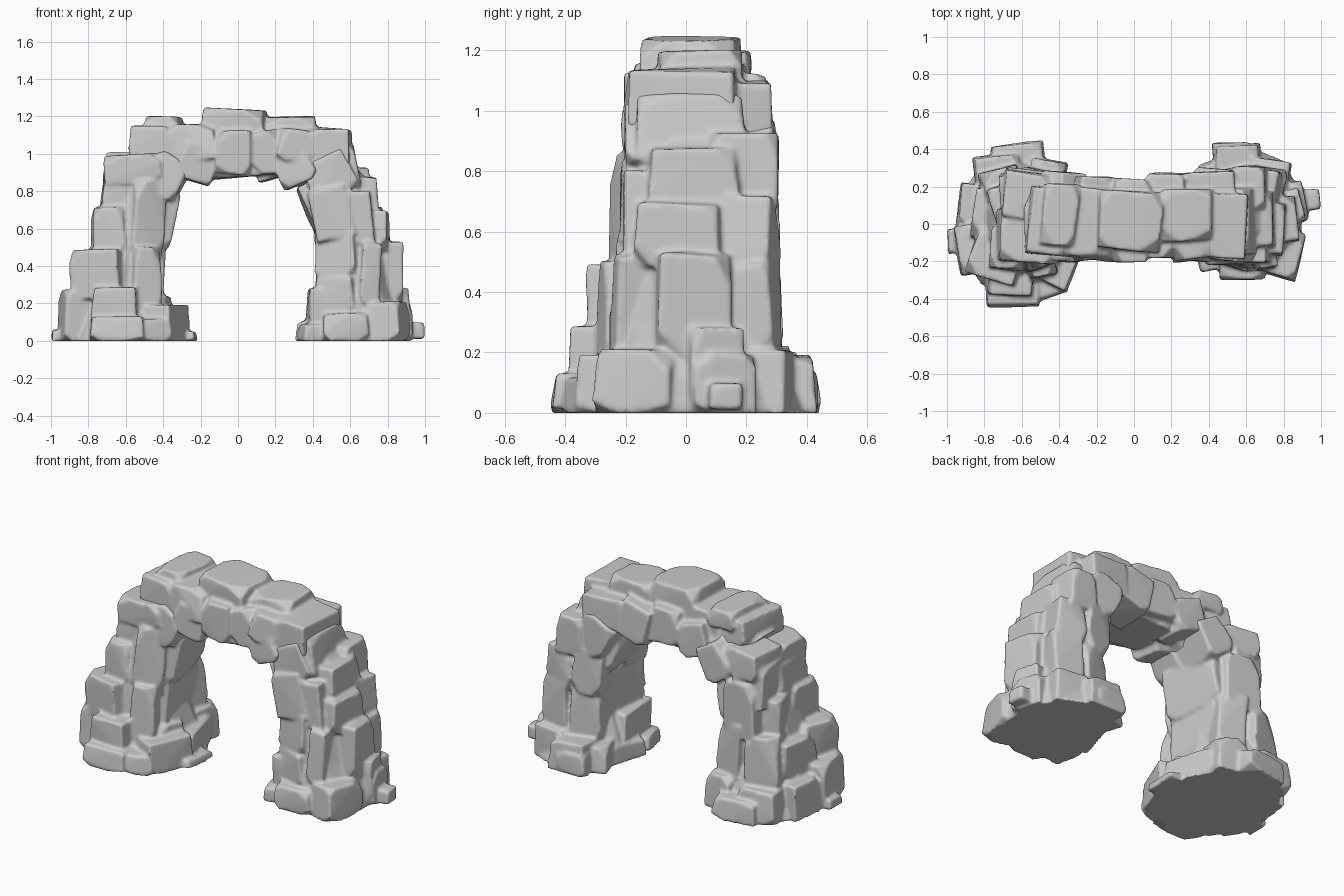
import bpy, bmesh, random
from math import radians, degrees, cos, sin, pi, atan2
from mathutils import Vector, Matrix

random.seed(8)


def hull(bm, points):
    # closed convex lump around a set of points, kept above the ground
    verts = [bm.verts.new((p[0], p[1], max(p[2], 0))) for p in points]
    res = bmesh.ops.convex_hull(bm, input=verts)
    junk = {v for k in ("geom_interior", "geom_unused") for v in res[k]
            if isinstance(v, bmesh.types.BMVert)}
    bmesh.ops.delete(bm, geom=list(junk), context='VERTS')


def rock(bm, x0, x1, y0, y1, z0, z1, tilt=0):
    # box with jittered and randomly chipped corners
    c = Vector((x0 + x1, y0 + y1, z0 + z1)) / 2
    h = Vector((x1 - x0, y1 - y0, z1 - z0)) / 2 * 1.03
    grounded = z0 <= 0
    yaw = random.uniform(-6, 6)
    if c.z < 0.65:  # leg stones face away from the leg's axis
        a = degrees(atan2(c.y, c.x - (.62 if c.x > 0 else -.62)))
        yaw += 0.45 * ((a + 45) % 90 - 45)
        shrink = 1 / (cos(radians(yaw)) + 0.5 * abs(sin(radians(yaw))))
        h.x *= shrink
        h.y *= shrink
    rot = (Matrix.Rotation(radians(yaw), 3, 'Z')
           @ Matrix.Rotation(radians(tilt + (0 if grounded else random.uniform(-4, 4))), 3, 'Y'))
    pts = []
    for sx in (-1, 1):
        for sy in (-1, 1):
            for sz in (-1, 1):
                s = Vector((sx, sy, sz))
                k = Vector([a * random.uniform(0.88, 1.0) for a in s])
                if sz > 0:
                    k.x *= 0.95
                    k.y *= 0.95
                if grounded and sz < 0:
                    k.z = -1.05
                chip = random.random() < 0.65
                for i in range(3) if chip else (None,):
                    q = k.copy()
                    if i is not None:
                        q[i] -= s[i] * random.uniform(0.25, 0.7)
                    pts.append(c + rot @ Vector([q[j] * h[j] for j in range(3)]))
    hull(bm, pts)


def section(x, y, z, rx, ry, tilt):
    # rounded slice through the solid core
    rot = Matrix.Rotation(radians(tilt), 3, 'Y')
    return [Vector((x, y, z)) + rot @ Vector((rx * cos(a), ry * sin(a), 0))
            for a in [2 * pi * (i + .5) / 10 for i in range(10)]]


def build(name, core, *rock_lists):
    # fuse core and stones into one weathered mass
    bm = bmesh.new()
    for a, b in zip(core, core[1:]):
        hull(bm, section(*a) + section(*b))
    for stones in rock_lists:
        for s in stones:
            rock(bm, *s)
    bmesh.ops.recalc_face_normals(bm, faces=bm.faces)
    me = bpy.data.meshes.new(name)
    bm.to_mesh(me)
    bm.free()
    ob = bpy.data.objects.new(name, me)
    bpy.context.collection.objects.link(ob)
    rm = ob.modifiers.new("fuse", 'REMESH')
    rm.mode = 'VOXEL'
    rm.voxel_size = 0.01
    rm.use_smooth_shade = True
    sm = ob.modifiers.new("weather", 'SMOOTH')
    sm.factor = 0.5
    sm.iterations = 3


# left leg: wide footing, then courses of stone leaning inward
left_core = [(-.62, 0, 0, .34, .4, 0), (-.62, 0, .1, .3, .36, 0), (-.62, 0, .3, .22, .27, 0),
             (-.59, .01, .55, .18, .25, 5), (-.52, .02, .8, .18, .23, 25), (-.36, .02, 1.0, .13, .19, 60)]
left_footing = [
    (-.96, -.7, -.28, .02, 0, .28), (-1.0, -.85, -.16, -.02, 0, .06),
    (-.78, -.53, -.39, -.15, .06, .29), (-.8, -.5, -.45, -.1, 0, .13),
    (-.55, -.28, -.35, 0, 0, .19), (-.5, -.22, -.16, .08, 0, .05),
    (-.58, -.38, -.41, -.1, 0, .12), (-.48, -.3, -.1, .26, 0, .17),
    (-.95, -.7, -.06, .22, 0, .22), (-.86, -.58, .1, .38, 0, .2),
    (-.76, -.47, .12, .44, 0, .14), (-.58, -.36, .1, .36, 0, .22),
    (-.52, -.36, -.22, .0, .1, .24)]
left_pier = [
    (-.89, -.58, -.32, -.02, .22, .49), (-.87, -.65, -.1, .2, .18, .46),
    (-.6, -.42, -.3, -.05, .15, .5), (-.82, -.58, .05, .31, .15, .5),
    (-.62, -.41, .04, .31, .12, .55), (-.55, -.4, -.18, .2, .15, .62, 5),
    (-.77, -.59, -.25, .0, .45, .72), (-.77, -.58, -.05, .23, .42, .71),
    (-.62, -.41, -.25, .0, .44, .86, 8), (-.7, -.45, .08, .3, .46, .82, 4),
    (-.52, -.35, -.18, .26, .5, .8, 12), (-.73, -.52, -.2, .08, .68, .88),
    (-.72, -.5, .0, .28, .66, .93), (-.72, -.4, -.21, .06, .84, 1.0, -6),
    (-.7, -.42, .02, .28, .84, 1.01, -4), (-.48, -.28, -.21, .03, .77, 1.0, 32),
    (-.48, -.28, .0, .28, .77, 1.0, 32)]
build("left_leg", left_core, left_footing, left_pier)

# crown: large capping blocks over a ring of wedge stones
crown_core = [(-.48, .02, .92, .17, .2, 45), (-.28, .02, 1.0, .13, .19, 70), (0, .01, 1.02, .13, .18, 90),
              (.28, .02, 1.0, .13, .19, 110), (.48, .03, .9, .16, .2, 135)]
crown_caps = [
    (-.57, -.33, -.18, .2, .97, 1.15), (-.38, -.1, -.19, .2, .97, 1.16),
    (-.5, -.3, -.13, .22, 1.08, 1.2), (-.2, .16, -.15, .18, 1.05, 1.24, 2),
    (.14, .43, -.1, .19, 1.04, 1.2, 2), (.2, .42, -.2, .08, .96, 1.13),
    (.36, .61, -.2, .18, .9, 1.14, 4), (.28, .55, .05, .29, .9, 1.1)]
crown_wedges = [
    (-.33, -.12, -.2, .0, .85, 1.04, 20), (-.32, -.1, .02, .26, .87, 1.08, 15),
    (-.12, .07, -.21, .04, .89, 1.13), (-.12, .1, .0, .25, .89, 1.12),
    (.06, .23, -.19, .05, .89, 1.12, -10), (.08, .3, .0, .28, .87, 1.1, -14),
    (.2, .4, -.2, .04, .83, 1.02, -28), (-.14, .14, -.16, .18, .87, 1.0)]
build("crown", crown_core, crown_caps, crown_wedges)

# right leg: footing with loose stones, slimmer stepped courses
right_core = [(.63, .06, 0, .28, .35, 0), (.63, .05, .12, .27, .31, 0), (.64, .03, .3, .2, .25, 0),
              (.62, .03, .55, .17, .23, -5), (.54, .03, .8, .17, .22, -25), (.38, .03, 1.0, .12, .19, -60)]
right_footing = [
    (.67, .91, -.3, .0, 0, .21), (.7, .92, -.02, .19, .02, .28), (.9, 1.0, .07, .19, .01, .1),
    (.68, .93, .0, .23, 0, .2), (.6, .84, .1, .36, 0, .21), (.43, .68, .14, .43, 0, .19),
    (.36, .56, .1, .36, 0, .16), (.45, .7, -.3, -.05, 0, .15), (.32, .5, -.26, -.04, 0, .09),
    (.37, .52, -.22, .1, .04, .28), (.34, .5, -.1, .28, 0, .11), (.42, .62, .3, .44, 0, .13)]
right_pier = [
    (.43, .67, -.25, .0, .12, .34), (.64, .76, -.25, -.06, .18, .53),
    (.68, .88, -.12, .16, .18, .53), (.6, .81, .08, .31, .18, .5),
    (.43, .64, .06, .31, .14, .5), (.43, .56, -.18, .2, .22, .56),
    (.42, .67, -.23, .02, .32, .59, -4), (.63, .81, -.17, .13, .48, .7),
    (.58, .78, .07, .31, .46, .72), (.41, .62, .08, .31, .46, .74, -8),
    (.39, .6, -.22, .02, .54, .82, -14), (.56, .72, -.21, .0, .52, .8, -4),
    (.56, .75, -.13, .18, .65, .88), (.52, .71, .08, .31, .68, .93),
    (.36, .62, -.2, .0, .77, .99, -24), (.34, .57, .05, .3, .72, .97, -28),
    (.35, .5, -.16, .22, .6, .86, -22), (.48, .64, -.18, .2, .82, 1.05, -6)]
build("right_leg", right_core, right_footing, right_pier)
